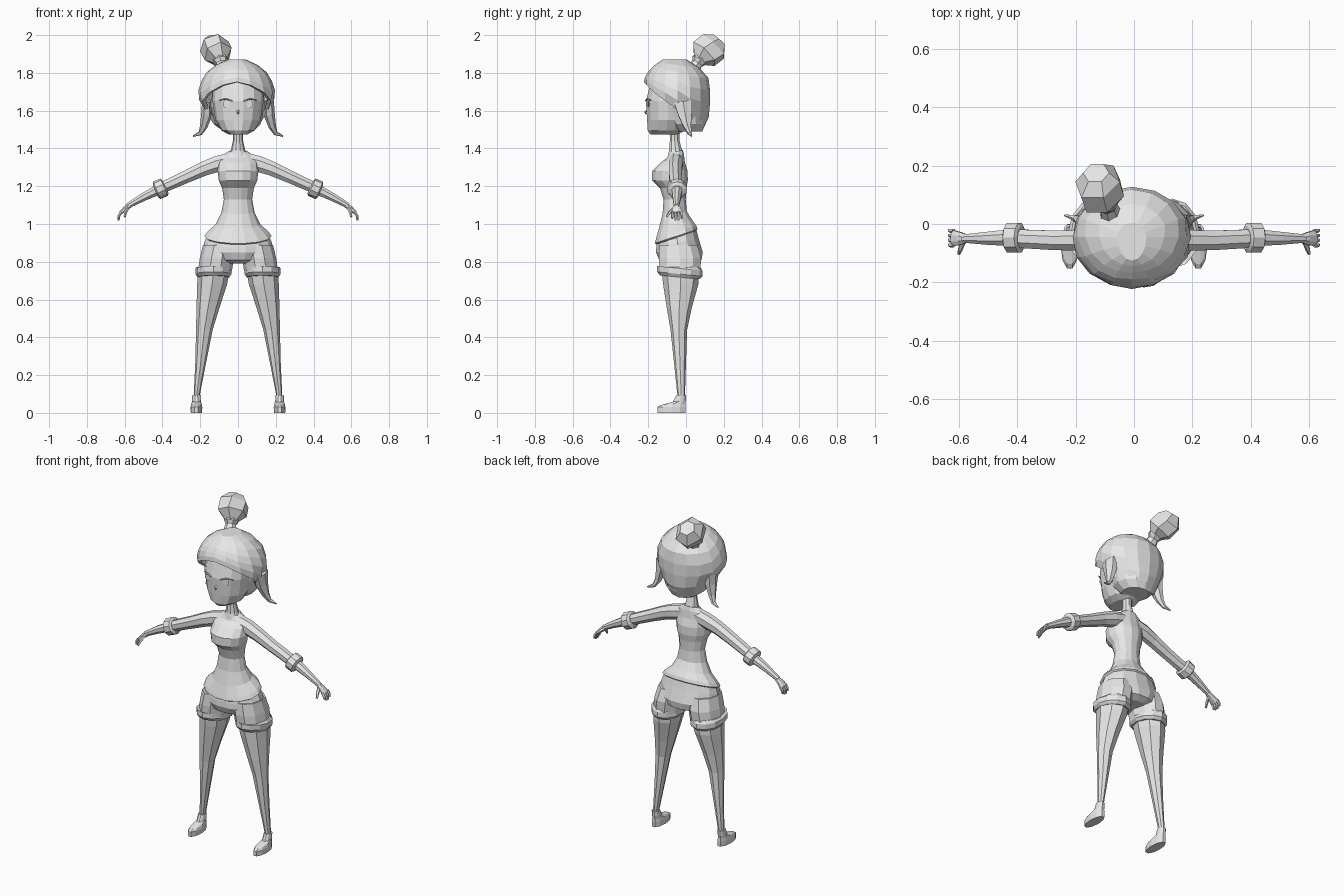
import bpy, bmesh, math
from mathutils import Vector

mat = bpy.data.materials.new("plain_grey")
mat.diffuse_color = (0.8, 0.8, 0.8, 1)


def make(name, verts, faces, fix=True):
    me = bpy.data.meshes.new(name)
    me.from_pydata(verts, [], faces)
    if fix:
        bm = bmesh.new()
        bm.from_mesh(me)
        bmesh.ops.recalc_face_normals(bm, faces=bm.faces)
        bm.to_mesh(me)
        bm.free()
    me.materials.append(mat)
    ob = bpy.data.objects.new(name, me)
    bpy.context.collection.objects.link(ob)
    return ob


def skin(name, rings, n):
    verts = [v for r in rings for v in r]
    faces = [(k * n + i, k * n + (i + 1) % n, (k + 1) * n + (i + 1) % n, (k + 1) * n + i)
             for k in range(len(rings) - 1) for i in range(n)]
    faces += [tuple(range(n)), tuple(range(len(verts) - n, len(verts)))]
    return make(name, verts, faces)


def loft(name, rows, n=12):
    """Level rings: centre x, y, z, radius x, y, and slope of z along y."""
    rings = []
    for cx, cy, cz, rx, ry, tilt in rows:
        rings.append([(cx + rx * math.cos(2 * math.pi * i / n),
                       cy + ry * math.sin(2 * math.pi * i / n),
                       cz + tilt * ry * math.sin(2 * math.pi * i / n)) for i in range(n)])
    return skin(name, rings, n)


def tube(name, pts, n=8, s=1):
    """Rings square to a path: x, y, z, radius along y, radius across."""
    ps = [Vector((s * p[0], p[1], p[2])) for p in pts]
    rings = []
    for k, p in enumerate(ps):
        t = (ps[min(k + 1, len(ps) - 1)] - ps[max(k - 1, 0)]).normalized()
        u = Vector((0, 1, 0))
        u = (u - t * u.dot(t)).normalized()
        w = t.cross(u)
        a, b = pts[k][3:]
        rings.append([p + u * a * math.cos(2 * math.pi * (i + .5) / n)
                      + w * b * math.sin(2 * math.pi * (i + .5) / n) for i in range(n)])
    return skin(name, rings, n)


def lerp(table, x):
    """Piecewise linear lookup, keys falling."""
    for (a, p), (b, q) in zip(table, table[1:]):
        if x >= b:
            return p + (q - p) * min(1, max(0, (a - x) / (a - b)))
    return table[-1][1]


# Neck, shirt, shorts
loft("neck", [(0, -.06, 1.52, .028, .028, 0), (0, -.06, 1.44, .027, .027, 0),
              (0, -.055, 1.39, .038, .036, 0), (0, -.055, 1.35, .06, .045, 0)], 10)
loft("shirt", [(0, -.052, 1.385, .05, .036, .2), (0, -.055, 1.36, .085, .045, .2),
               (0, -.07, 1.325, .105, .066, 0), (0, -.085, 1.28, .108, .096, 0),
               (0, -.085, 1.23, .102, .097, 0), (0, -.068, 1.19, .084, .072, 0),
               (0, -.06, 1.13, .075, .06, 0), (0, -.06, 1.06, .088, .066, .1),
               (0, -.055, 1.0, .118, .09, .25), (0, -.052, .955, .165, .11, .33),
               (0, -.052, .935, .178, .116, .33), (0, -.052, .925, .165, .105, .33)], 14)
loft("shorts_hips", [(0, -.05, .95, .16, .105, .3), (0, -.045, .90, .18, .115, .2),
                     (0, -.035, .85, .188, .127, 0), (0, -.03, .81, .15, .115, 0),
                     (0, -.03, .79, .07, .08, 0)], 14)

for s, side in ((1, "left"), (-1, "right")):
    # Shorts leg, rolled cuff, leg, foot
    loft(side + "_shorts_leg", [(s * .10, -.04, .89, .085, .105, 0),
                                (s * .112, -.032, .82, .09, .118, 0),
                                (s * .122, -.032, .75, .09, .113, 0)], 10)
    loft(side + "_shorts_cuff", [(s * .13, -.033, .773, .086, .108, 0),
                                 (s * .13, -.033, .765, .096, .12, -.1),
                                 (s * .13, -.033, .735, .096, .12, -.1),
                                 (s * .13, -.033, .718, .084, .105, -.1)], 12)
    loft(side + "_leg", [(s * .128, -.03, .76, .085, .10, 0),
                         (s * .137, -.028, .68, .079, .093, 0),
                         (s * .16, -.036, .55, .06, .065, 0),
                         (s * .178, -.038, .44, .044, .044, 0),
                         (s * .197, -.032, .27, .029, .032, 0),
                         (s * .22, -.025, .08, .015, .019, 0)], 8)
    loft(side + "_foot", [(s * .22, -.077, 0, .03, .078, 0), (s * .22, -.077, .03, .031, .079, 0),
                          (s * .22, -.07, .046, .028, .07, .08),
                          (s * .22, -.035, .062, .023, .036, .1),
                          (s * .22, -.026, .095, .022, .026, 0)], 10)
    # Sleeve, sleeve cuff, forearm
    tube(side + "_sleeve", [(.04, -.052, 1.335, .04, .045), (.11, -.052, 1.318, .04, .046),
                            (.18, -.056, 1.293, .038, .041), (.27, -.056, 1.252, .036, .036),
                            (.40, -.05, 1.193, .034, .032)], 8, s)
    tube(side + "_sleeve_cuff", [(.385, -.047, 1.198, .04, .038), (.391, -.047, 1.195, .053, .05),
                                 (.430, -.047, 1.178, .053, .05), (.437, -.047, 1.175, .038, .036)], 10, s)
    tube(side + "_forearm", [(.43, -.047, 1.178, .03, .029), (.50, -.049, 1.143, .024, .023),
                             (.585, -.05, 1.095, .015, .015)], 8, s)
    # Hand with four fingers and a thumb
    tube(side + "_palm", [(.57, -.05, 1.10, .014, .014), (.595, -.05, 1.083, .024, .015),
                          (.622, -.048, 1.058, .03, .010)], 8, s)
    for i in range(4):
        y = -.023 - .0165 * i
        end = 1.028 if i in (0, 3) else 1.018
        tube(f"{side}_finger_{i + 1}", [(.617, y, 1.065, .0075, .008), (.63, y, 1.045, .0075, .008),
                                        (.633, y, end, .005, .005)], 5, s)
    tube(side + "_thumb", [(.585, -.06, 1.085, .009, .010), (.595, -.086, 1.063, .009, .009),
                           (.60, -.102, 1.038, .005, .006)], 5, s)
    # Loose side lock
    tube(side + "_hair_lock", [(.165, -.015, 1.65, .055, .025), (.165, -.005, 1.58, .042, .03),
                               (.182, .008, 1.515, .022, .02), (.20, .02, 1.48, .012, .012),
                               (.238, .03, 1.465, .003, .004)], 6, s)
    # Eye plate and lash
    tube(side + "_eye", [(.060, -.19, 1.635, .003, .003), (.062, -.203, 1.635, .02, .02)], 8, s)
    tube(side + "_lash", [(.03, -.214, 1.652, .004, .003), (.065, -.206, 1.662, .006, .004),
                          (.098, -.185, 1.655, .003, .002)], 5, s)

# Head and nape
loft("face", [(0, -.115, 1.475, .05, .075, 0), (0, -.105, 1.495, .088, .10, 0),
              (0, -.097, 1.55, .12, .112, 0), (0, -.095, 1.65, .135, .12, 0),
              (0, -.085, 1.73, .135, .11, 0), (0, -.06, 1.80, .09, .08, 0)], 14)
loft("nape", [(0, .01, 1.49, .08, .075, 0), (0, 0, 1.53, .12, .105, 0),
              (0, -.02, 1.62, .145, .13, 0), (0, -.03, 1.75, .13, .12, 0)], 12)
tube("nose", [(0, -.208, 1.60, .004, .009), (0, -.216, 1.592, .006, .006),
              (0, -.212, 1.582, .003, .004)], 5)

# Hair cap: each column drops to its own hem height, highest above the brow
hem = [(1, 1.752), (.85, 1.71), (.5, 1.655), (0, 1.585), (-.35, 1.515), (-1, 1.488)]
side_r = [(1.87, .05), (1.85, .10), (1.81, .155), (1.755, .188), (1.68, .212), (1.6, .165), (1.49, .115)]
back_r = [(1.87, .05), (1.85, .085), (1.81, .14), (1.76, .172), (1.58, .172), (1.49, .13)]
front_r = [(1.87, .08), (1.85, .11), (1.81, .155), (1.765, .178), (1.68, .175), (1.6, .16)]
cols, rows = 16, 7
verts, faces = [], []
for r in range(rows):
    for c in range(cols):
        a = 2 * math.pi * c / cols
        low = lerp(hem, -math.sin(a - .12 * math.cos(a)))
        z = 1.87 + (low - 1.87) * (r / (rows - 1)) ** 1.25
        ry = lerp(back_r if math.sin(a) > 0 else front_r, z)
        verts.append((-.007 + lerp(side_r, z) * math.cos(a), -.045 + ry * math.sin(a), z))
for r in range(rows - 1):
    for c in range(cols):
        d = (c + 1) % cols
        faces.append((r * cols + c, (r + 1) * cols + c, (r + 1) * cols + d, r * cols + d))
faces.append(tuple(range(cols)))
cap = make("hair_cap", verts, faces, False)
m = cap.modifiers.new("thickness", "SOLIDIFY")
m.thickness, m.offset = .02, -1

# Top knot with its tie
tube("hair_tie", [(-.075, .025, 1.80, .045, .045), (-.088, .06, 1.85, .03, .03),
                  (-.092, .07, 1.865, .042, .042), (-.097, .082, 1.882, .04, .04)], 7)
tube("hair_bun", [(-.09, .068, 1.865, .035, .035), (-.105, .095, 1.90, .088, .078),
                  (-.125, .145, 1.94, .09, .08), (-.13, .175, 1.975, .045, .045)], 6)
